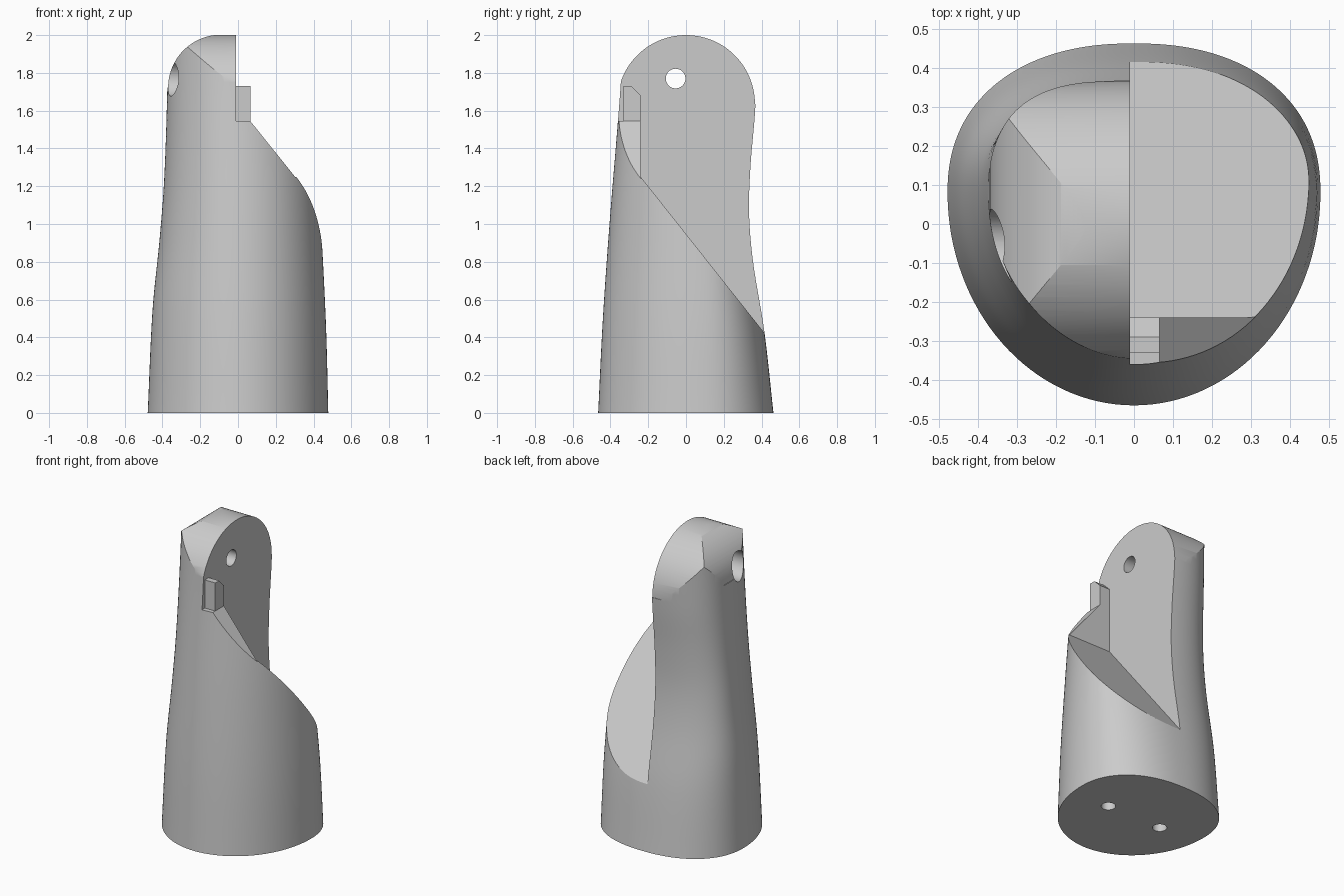
import bpy, bmesh
from math import sin, cos, pi, radians
from mathutils import Vector

if "Cube" in bpy.data.objects:
    bpy.data.objects.remove(bpy.data.objects["Cube"], do_unlink=True)

grey = bpy.data.materials.new("light grey")
grey.use_nodes = True
grey.diffuse_color = (0.6, 0.6, 0.6, 1)
grey.node_tree.nodes["Principled BSDF"].inputs["Base Color"].default_value = (0.6, 0.6, 0.6, 1)


def finish(bm, name):
    bmesh.ops.recalc_face_normals(bm, faces=bm.faces[:])
    mesh = bpy.data.meshes.new(name)
    bm.to_mesh(mesh)
    bm.free()
    mesh.materials.append(grey)
    obj = bpy.data.objects.new(name, mesh)
    bpy.context.collection.objects.link(obj)
    return obj


def prism(name, profile, axis, lo, hi):
    """Extrude a 2D profile along axis x (profile is y,z), y (x,z) or z (x,y)."""
    def place(p, d):
        co = list(p)
        co.insert("xyz".index(axis), d)
        return Vector(co)
    bm = bmesh.new()
    ends = [[bm.verts.new(place(p, d)) for p in profile] for d in (lo, hi)]
    for end in ends:
        bm.faces.new(end)
    n = len(profile)
    for i in range(n):
        j = (i + 1) % n
        bm.faces.new((ends[0][i], ends[0][j], ends[1][j], ends[1][i]))
    return finish(bm, name)


def arc(cx, cy, r, start, end, steps):
    angles = [radians(start + (end - start) * i / steps) for i in range(steps + 1)]
    return [(cx + r * cos(a), cy + r * sin(a)) for a in angles]


def disc(cx, cy, r):
    return arc(cx, cy, r, 0, 360, 48)[:-1]


def sample(keys, z):
    """Smooth (Catmull-Rom style) interpolation of (z, value) keys."""
    def slope(i):
        a, b = keys[max(i - 1, 0)], keys[min(i + 1, len(keys) - 1)]
        return (b[1] - a[1]) / (b[0] - a[0])
    i = max(k for k in range(len(keys) - 1) if keys[k][0] <= z or k == 0)
    (z0, v0), (z1, v1) = keys[i], keys[i + 1]
    h = z1 - z0
    t = (z - z0) / h
    return (v0 * (1 + 2 * t) * (1 - t) ** 2 + slope(i) * h * t * (1 - t) ** 2
            + v1 * t * t * (3 - 2 * t) + slope(i + 1) * h * t * t * (t - 1))


# Side profiles of the tapering body
LEFT = [(0, .478), (.55, .452), (.92, .415), (1.25, .39), (1.8, .372), (2.2, .365)]
RIGHT = [(0, .478), (.43, .467), (.82, .449), (1.25, .425), (1.8, .38), (2.2, .365)]
FRONT = [(0, .465), (.5, .44), (1, .405), (1.55, .36), (1.8, .342), (2.2, .32)]
BACK = [(0, .463), (.43, .415), (.8, .355), (1.05, .334), (1.3, .341), (1.6, .366), (2.2, .395)]
MID, SEGMENTS, RINGS = 0.08, 128, 36


def make_body():
    bm = bmesh.new()
    rings = []
    for k in range(RINGS + 1):
        z = 2.1 * k / RINGS
        ring = []
        for s in range(SEGMENTS):
            a = 2 * pi * s / SEGMENTS
            c, d = cos(a), sin(a)
            power = 2 / (2.25 + .35 * z / 2) if d > 0 else 1
            wide = sample(RIGHT if c > 0 else LEFT, z)
            deep = sample(BACK, z) - MID if d > 0 else sample(FRONT, z) + MID
            x = wide * abs(c) ** power * (1 if c > 0 else -1)
            y = MID + deep * abs(d) ** power * (1 if d > 0 else -1)
            ring.append(bm.verts.new((x, y, z)))
        rings.append(ring)
    for low, high in zip(rings, rings[1:]):
        for s in range(SEGMENTS):
            t = (s + 1) % SEGMENTS
            bm.faces.new((low[s], low[t], high[t], high[s]))
    bm.faces.new(rings[0])
    bm.faces.new(rings[-1])
    return finish(bm, "body")


body = make_body()


def carve(cutter, operation="DIFFERENCE"):
    mod = body.modifiers.new("carve", "BOOLEAN")
    mod.operation, mod.object, mod.solver = operation, cutter, "EXACT"
    bpy.context.view_layer.objects.active = body
    bpy.ops.object.modifier_apply(modifier=mod.name)
    bpy.data.objects.remove(cutter, do_unlink=True)


# Rounded top, front to back
dome = [(-.7, -.1), (.7, -.1), (.7, 1.6)] + arc(0, 1.635, .365, 0, 180, 64) + [(-.7, 1.6)]
carve(prism("dome_limit", dome, "x", -.8, .8), "INTERSECT")
# Rounded shoulder on the outer side
shoulder = [(-.7, -.1), (.7, -.1), (.7, 2.002)] + arc(-.09, 1.722, .28, 90, 180, 40) + [(-.7, 1.7)]
carve(prism("shoulder_limit", shoulder, "y", -.8, .8), "INTERSECT")
# Flat mating face with the long slope below it
slope = [(-.24, 1.25), (.7, .064), (.7, 2.3), (-.24, 2.3)]
carve(prism("slope_cut", slope, "x", -.01, .8))
# Front ledge and its sideways slope
ledge = [(-.01, 1.545), (.065, 1.545), (.7, .755), (.7, 2.3), (-.01, 2.3)]
carve(prism("ledge_cut", ledge, "y", -.8, -.239))
# Pin hole with a wide outer recess
carve(prism("pin_hole", disc(-.055, 1.77, .052), "x", -.7, .3))
carve(prism("pin_recess", disc(-.055, 1.77, .093), "x", -.7, -.2))
# Pair of blind holes in the base
for x in (-.2, .2):
    carve(prism("base_hole", disc(x, 0, .043), "z", -.1, .3))

# Chamfered locating tab on the ledge
tab = prism("locating_tab", [(-.33, 1.545), (-.33, 1.73), (-.29, 1.73), (-.24, 1.68), (-.24, 1.545)],
            "x", -.01, .065)

bpy.ops.object.select_all(action="DESELECT")
body.select_set(True)
bpy.context.view_layer.objects.active = body
bpy.ops.object.shade_smooth_by_angle(angle=radians(25))
